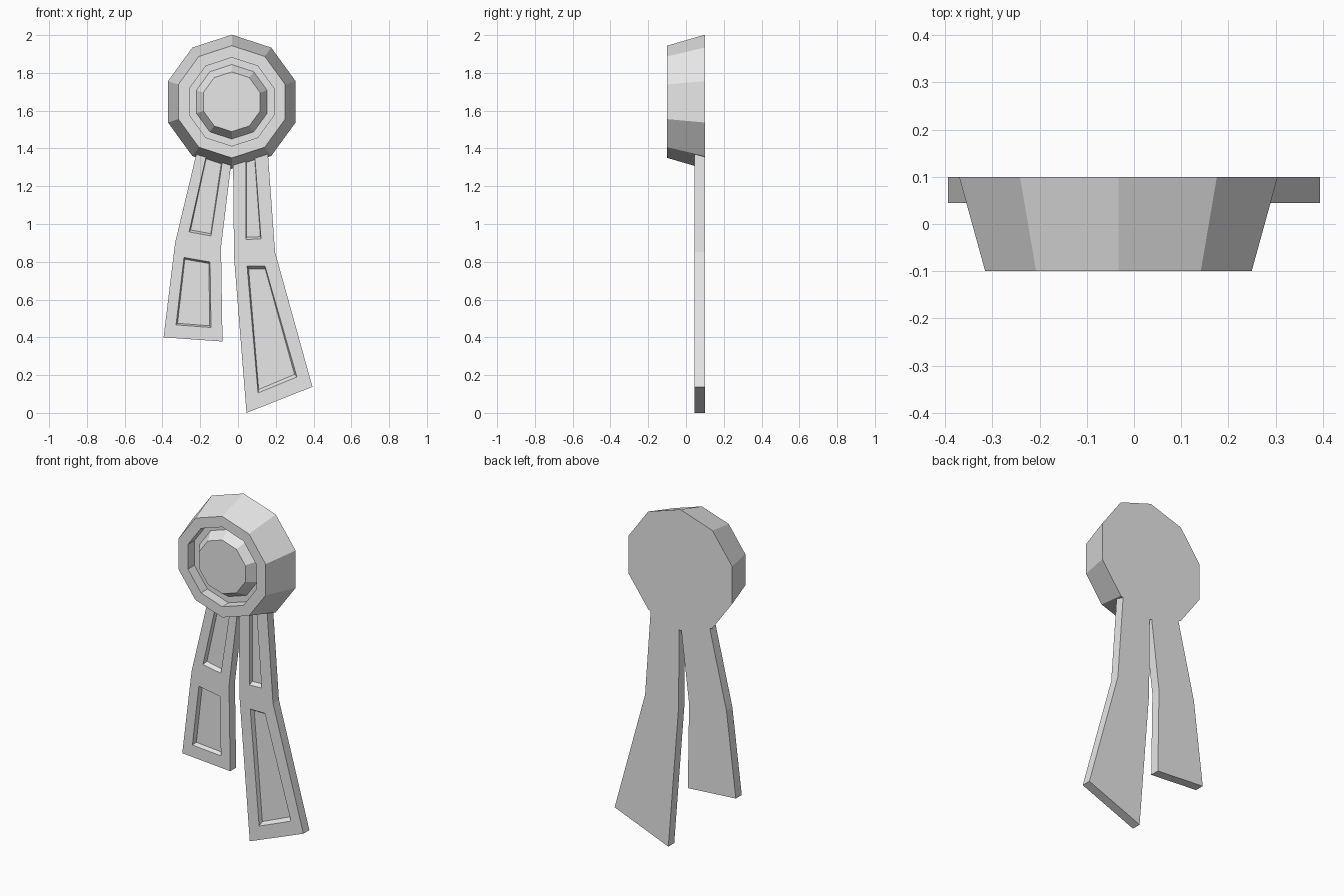
import bpy, bmesh, math
from mathutils import Vector

cube = bpy.data.objects.get("Cube")
if cube:
    bpy.data.objects.remove(cube, do_unlink=True)

grey = bpy.data.materials.new("light_grey")
grey.use_nodes = True
colour = (0.8, 0.8, 0.8, 1)
grey.diffuse_color = colour
grey.node_tree.nodes["Principled BSDF"].inputs["Base Color"].default_value = colour

BACK, FRONT, FLOOR = 0.1, 0.045, 0.07


def finish(name, bm):
    bmesh.ops.remove_doubles(bm, verts=bm.verts, dist=0.0001)
    bmesh.ops.recalc_face_normals(bm, faces=bm.faces)
    mesh = bpy.data.meshes.new(name)
    bm.to_mesh(mesh)
    bm.free()
    mesh.materials.append(grey)
    obj = bpy.data.objects.new(name, mesh)
    bpy.context.collection.objects.link(obj)
    return obj


def rosette(name, cx, cz, profile, sides=10):
    """Ten-sided turned shape from (radius, y) steps, capped at both ends."""
    bm = bmesh.new()
    rings = []
    for r, y in profile:
        angles = [math.tau * i / sides for i in range(sides)]
        rings.append([bm.verts.new((cx + r * math.sin(a), y, cz + r * math.cos(a)))
                      for a in angles])
    for a, b in zip(rings, rings[1:]):
        for i in range(sides):
            j = (i + 1) % sides
            bm.faces.new((a[i], a[j], b[j], b[i]))
    bm.faces.new(rings[0])
    bm.faces.new(rings[-1])
    return finish(name, bm)


def ribbon(name, rows, panels):
    """Bent slab of stacked quads, each with a sunken panel in its front.
    Rows are (left, right) points; panels run clockwise from top left."""
    bm = bmesh.new()

    def face(*pts):
        bm.faces.new([bm.verts.new(p) for p in pts])

    def at(points, y):
        return [Vector((x, y, z)) for x, z in points]

    for (tl, tr), (bl, br), panel in zip(rows, rows[1:], panels):
        outline = (tl, tr, br, bl)
        front, back = at(outline, FRONT), at(outline, BACK)
        rim, floor = at(panel, FRONT), at(panel, FLOOR)
        middle = sum(floor, Vector()) / 4
        for p in floor:
            p.x = middle.x + (p.x - middle.x) * 0.92
            p.z = middle.z + (p.z - middle.z) * 0.95
        for i in range(4):
            j = (i + 1) % 4
            face(front[i], front[j], rim[j], rim[i])
            face(rim[i], rim[j], floor[j], floor[i])
        face(*floor)
        face(*back)
        # Long edges
        for i, j in ((1, 2), (3, 0)):
            face(front[i], front[j], back[j], back[i])
    # End caps
    for row in (rows[0], rows[-1]):
        f, b = at(row, FRONT), at(row, BACK)
        face(f[0], f[1], b[1], b[0])
    return finish(name, bm)


# Tapered badge with a sunken ring around a raised centre button
rosette("rosette", -0.033, 1.647,
        [(0.355, BACK), (0.297, -0.1), (0.234, -0.1),
         (0.234, -0.04), (0.197, -0.04), (0.158, -0.1)])

# Short tail
ribbon("right_ribbon",
       [((-0.209, 1.42), (-0.024, 1.42)),
        ((-0.333, 0.90), (-0.09, 0.878)),
        ((-0.394, 0.40), (-0.082, 0.378))],
       [((-0.159, 1.4), (-0.072, 1.4), (-0.143, 0.937), (-0.259, 0.958)),
        ((-0.286, 0.823), (-0.148, 0.799), (-0.143, 0.452), (-0.328, 0.466))])

# Long tail
ribbon("left_ribbon",
       [((-0.027, 1.42), (0.155, 1.42)),
        ((-0.021, 0.825), (0.196, 0.852)),
        ((0.045, 0), (0.394, 0.138))],
       [((0.042, 1.4), (0.086, 1.4), (0.122, 0.921), (0.042, 0.918)),
        ((0.048, 0.778), (0.143, 0.778), (0.312, 0.19), (0.106, 0.106))])
